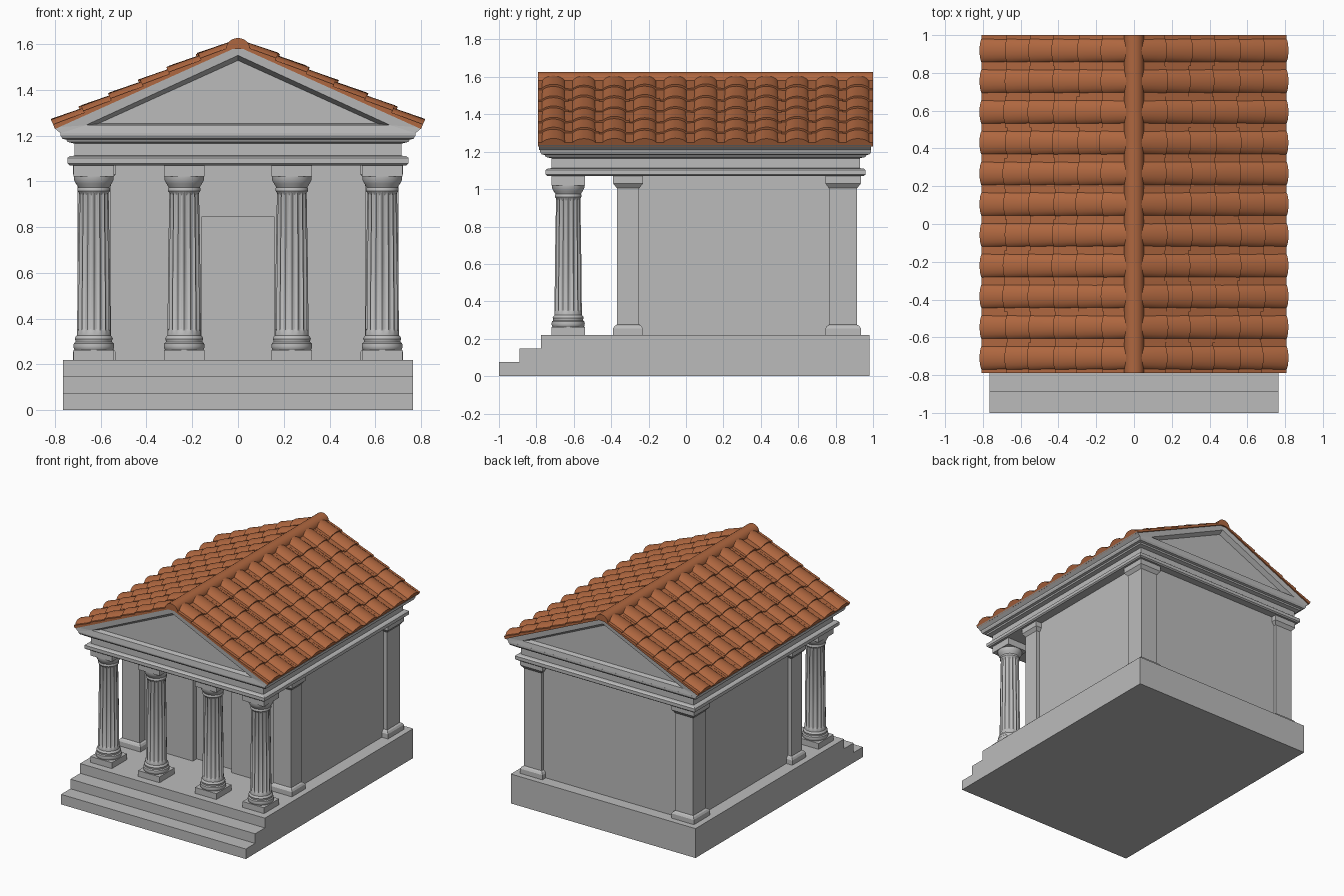
import bpy, bmesh, math, random

random.seed(4)
cube = bpy.data.objects.get("Cube")
if cube:
    bpy.data.objects.remove(cube, do_unlink=True)


def material(name, rgb):
    m = bpy.data.materials.new(name)
    m.use_nodes = True
    m.diffuse_color = (*rgb, 1)
    bsdf = m.node_tree.nodes["Principled BSDF"]
    bsdf.inputs["Base Color"].default_value = (*rgb, 1)
    bsdf.inputs["Roughness"].default_value = 0.8
    return m


STONE = material("pale grey stone", (0.5, 0.5, 0.5))
TILE = material("terracotta", (0.43, 0.135, 0.05))


def loft(bm, rings):
    """Join rings of equal length into a closed solid."""
    loops = [[bm.verts.new(p) for p in ring] for ring in rings]
    n = len(loops[0])
    for a, b in zip(loops, loops[1:]):
        for i in range(n):
            j = (i + 1) % n
            bm.faces.new((a[i], a[j], b[j], b[i]))
    bm.faces.new(loops[0][::-1])
    bm.faces.new(loops[-1])


def finish(bm, name, mat, smooth=None, weld=False):
    if weld:
        bmesh.ops.remove_doubles(bm, verts=bm.verts, dist=0.0001)
    bmesh.ops.recalc_face_normals(bm, faces=bm.faces)
    me = bpy.data.meshes.new(name)
    bm.to_mesh(me)
    bm.free()
    me.materials.append(mat)
    ob = bpy.data.objects.new(name, me)
    bpy.context.collection.objects.link(ob)
    if smooth:
        bpy.ops.object.select_all(action='DESELECT')
        ob.select_set(True)
        bpy.context.view_layer.objects.active = ob
        bpy.ops.object.shade_smooth_by_angle(angle=math.radians(smooth))
    return ob


def rect(x0, x1, y0, y1, z, out=0):
    return [(x0 - out, y0 - out, z), (x1 + out, y0 - out, z),
            (x1 + out, y1 + out, z), (x0 - out, y1 + out, z)]


def stack(name, x0, x1, y0, y1, profile):
    """Rectangular block with a moulded profile of (height, overhang)."""
    bm = bmesh.new()
    loft(bm, [rect(x0, x1, y0, y1, z, o) for z, o in profile])
    return finish(bm, name, STONE)


def box(name, x0, x1, y0, y1, z0, z1):
    return stack(name, x0, x1, y0, y1, [(z0, 0), (z1, 0)])


# Stepped platform
FLOOR = 0.22
side = [(-1, 0), (-1, 0.075), (-0.89, 0.075), (-0.89, 0.147),
        (-0.775, 0.147), (-0.775, FLOOR), (0.98, FLOOR), (0.98, 0)]
bm = bmesh.new()
loft(bm, [[(x, y, z) for y, z in side] for x in (-0.765, 0.765)])
finish(bm, "stepped_platform", STONE)

# Chamber with a recessed doorway
TOP = 1.07
box("chamber", -0.67, 0.67, -0.26, 0.895, FLOOR, TOP)
for s, label in ((-1, "right"), (1, "left")):
    xs = sorted((s * 0.16, s * 0.66))
    box("front_wall_" + label, *xs, -0.305, -0.26, FLOOR, TOP)
box("door_lintel", -0.16, 0.16, -0.305, -0.26, 0.845, TOP)

# Corner pilasters
pilaster = [(FLOOR, 0.02), (0.255, 0.02), (0.268, 0.012), (0.275, 0),
            (1.005, 0), (1.02, 0.012), (1.03, 0.02), (TOP, 0.02)]
for s, label in ((-1, "right"), (1, "left")):
    xs = sorted((s * 0.555, s * 0.7))
    stack("front_pilaster_" + label, *xs, -0.37, -0.25, pilaster)
    stack("back_pilaster_" + label, *xs, 0.765, 0.915, pilaster)

# Fluted columns: (height, radius, flute depth)
column = [(0.262, 0.082, 0), (0.268, 0.087, 0), (0.28, 0.089, 0), (0.292, 0.087, 0),
          (0.298, 0.08, 0), (0.304, 0.08, 0), (0.312, 0.083, 0), (0.32, 0.08, 0),
          (0.326, 0.074, 0), (0.345, 0.073, 0), (0.355, 0.073, 0.008),
          (0.65, 0.07, 0.008), (0.94, 0.065, 0.008), (0.95, 0.065, 0),
          (0.958, 0.071, 0), (0.968, 0.071, 0), (0.974, 0.068, 0),
          (0.99, 0.078, 0), (1.005, 0.086, 0), (1.022, 0.087, 0)]
FLUTES, SUB = 16, 6


def column_ring(cx, cy, z, r, depth):
    ring = []
    for i in range(FLUTES * SUB):
        a = math.tau * i / (FLUTES * SUB)
        rr = r - depth * math.sin(math.pi * (i % SUB) / SUB)
        ring.append((cx + rr * math.cos(a), cy + rr * math.sin(a), z))
    return ring


CY = -0.63
for k, cx in enumerate((-0.63, -0.235, 0.235, 0.63), 1):
    bm = bmesh.new()
    loft(bm, [column_ring(cx, CY, *p) for p in column])
    finish(bm, f"column_{k}", STONE, smooth=35)
    h = 0.089
    box(f"column_plinth_{k}", cx - h, cx + h, CY - h, CY + h, FLOOR, 0.264)
    box(f"column_abacus_{k}", cx - h, cx + h, CY - h, CY + h, 1.02, TOP)

# Entablature
stack("entablature", -0.715, 0.715, -0.72, 0.93,
      [(TOP, 0.02), (1.078, 0.03), (1.102, 0.03), (1.11, 0.02), (1.112, 0),
       (1.165, 0), (1.172, 0.03), (1.182, 0.035), (1.186, 0.052),
       (1.2, 0.06), (1.212, 0.06)])

# Pediments at both ends with sunken triangles
APEX, PITCH = 1.597, 0.45
outer = [(-0.775, 1.21), (0.775, 1.21), (0.805, 1.235), (0, APEX), (-0.805, 1.235)]


def triangle(half, low, high):
    return [(-half, low), (half, low), (half, low), (0, high), (-half, low)]


bm = bmesh.new()
rim, sunk = triangle(0.665, 1.245, 1.55), triangle(0.61, 1.252, 1.528)
layers = [(sunk, -0.745), (rim, -0.78), (outer, -0.785),
          (outer, 0.99), (rim, 0.985), (sunk, 0.95)]
bm_rings = [[(x, y, z) for x, z in shape] for shape, y in layers]
loft(bm, bm_rings)
finish(bm, "pediment", STONE, weld=True)

# Roof tiles: flat pans under tapered round covers, in overlapping rows
Y0, Y1, RIBS, ROWS = -0.79, 1.0, 11, 6
STEP = (Y1 - Y0) / RIBS
LEN = math.hypot(1, PITCH)


def on_slope(s, x, y, n):
    return (s * (x + n * PITCH / LEN), y, APEX - PITCH * x + n / LEN)


def arch(s, x, y, half, base, rise, segments=10):
    ring = []
    for i in range(segments + 1):
        a = math.pi * i / segments
        ring.append(on_slope(s, x, y + half * math.cos(a), base + rise * math.sin(a)))
    return ring


def slab(s, x, ya, yb, low, high):
    return [on_slope(s, x, y, n) for y, n in
            ((ya, low), (yb, low), (yb, high), (ya, high))]


for s, label in ((-1, "right"), (1, "left")):
    bm = bmesh.new()
    for row in range(ROWS):
        for rib in range(RIBS):
            ya = Y0 + rib * STEP
            shift = random.uniform(-0.008, 0.008) if row else 0
            lift = random.uniform(0, 0.003)
            low_x = 0.802 - row * 0.128 + shift
            top_x = max(low_x - 0.16, 0.01)
            loft(bm, [slab(s, low_x, ya, ya + STEP, -0.008, 0.013 + lift),
                      slab(s, top_x, ya, ya + STEP, -0.008, 0.003)])
            mid = ya + STEP / 2
            loft(bm, [arch(s, low_x, mid, 0.07, -0.006, 0.043 + lift),
                      arch(s, top_x, mid, 0.062, -0.006, 0.03)])
    finish(bm, "roof_tiles_" + label, TILE, smooth=40)

# Ridge cap
bm = bmesh.new()
ridge = [(0.052 * math.cos(math.pi * i / 12), 1.578 + 0.048 * math.sin(math.pi * i / 12))
         for i in range(13)]
loft(bm, [[(x, y, z) for x, z in ridge] for y in (Y0, Y1)])
finish(bm, "ridge_cap", TILE, smooth=40)
